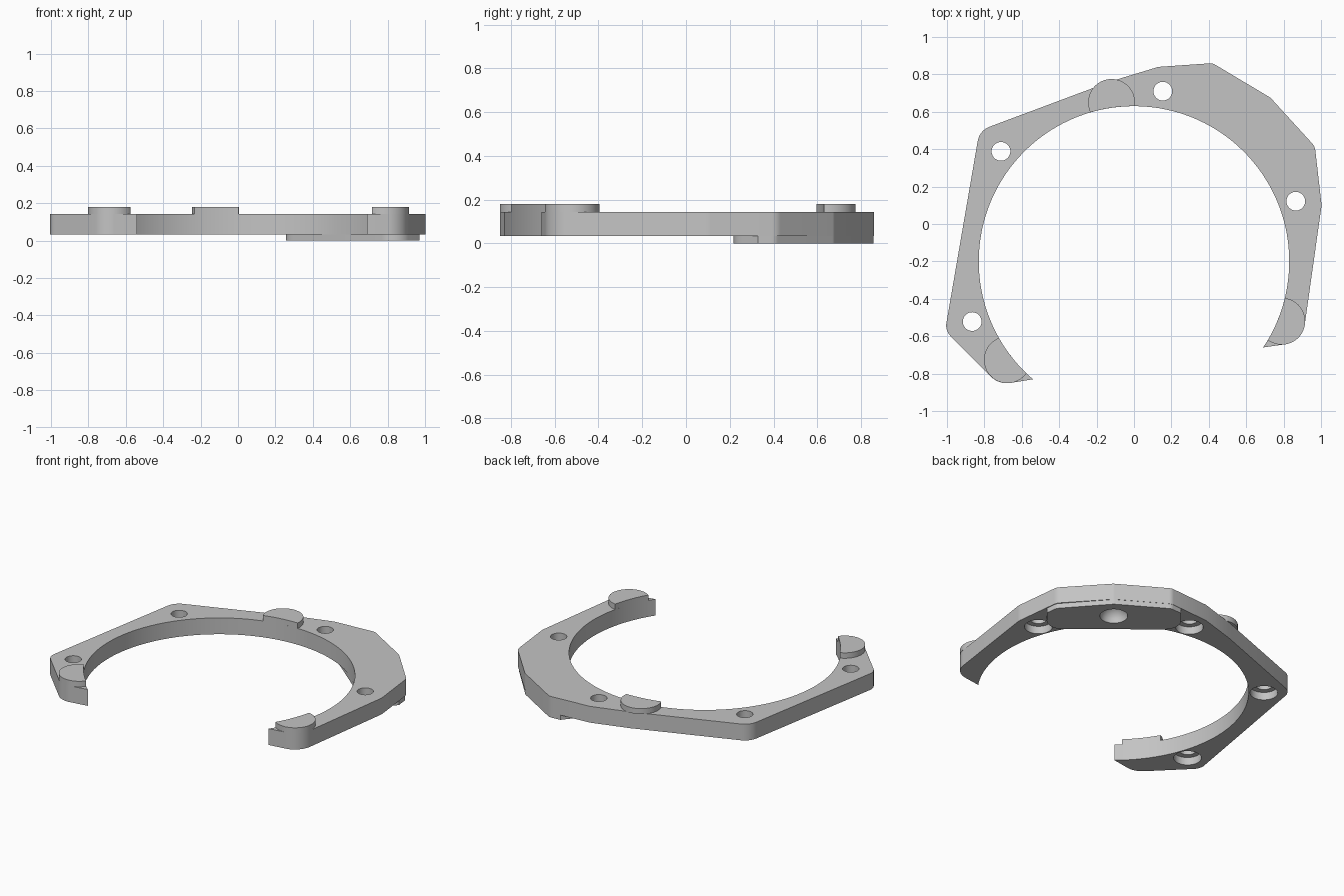
import bpy, bmesh, math
from mathutils import Vector

cube = bpy.data.objects.get("Cube")
if cube:
    bpy.data.objects.remove(cube, do_unlink=True)

CENTRE = Vector((0, -0.2))      # centre of the inner bore
BORE = 0.83
BOTTOM, TOP, PAD_TOP = 0.033, 0.143, 0.18

grey = bpy.data.materials.new("light_grey")
grey.use_nodes = True
grey.diffuse_color = (0.55, 0.55, 0.55, 1)
grey.node_tree.nodes["Principled BSDF"].inputs["Base Color"].default_value = grey.diffuse_color


def polar(centre, radius, degrees):
    a = math.radians(degrees)
    return centre + radius * Vector((math.cos(a), math.sin(a)))


def rounded(corners, closed=True):
    """Replace each (x, y, radius) corner by a tangent arc."""
    out, n = [], len(corners)
    for i, (x, y, r) in enumerate(corners):
        p = Vector((x, y))
        if r == 0 or (not closed and i in (0, n - 1)):
            out.append(p)
            continue
        a = (Vector(corners[i - 1][:2]) - p).normalized()
        b = (Vector(corners[(i + 1) % n][:2]) - p).normalized()
        half = a.angle(b) / 2
        c = p + (a + b).normalized() * r / math.sin(half)
        start = p + a * r / math.tan(half) - c
        end = p + b * r / math.tan(half) - c
        steps = 10
        for k in range(steps + 1):
            out.append(c + start.lerp(end, k / steps).normalized() * r)
    return out


def finish(name, bm):
    bmesh.ops.recalc_face_normals(bm, faces=bm.faces)
    mesh = bpy.data.meshes.new(name)
    bm.to_mesh(mesh)
    bm.free()
    mesh.materials.append(grey)
    obj = bpy.data.objects.new(name, mesh)
    bpy.context.collection.objects.link(obj)
    return obj


def slab(name, points, z0, z1):
    """Extrude a flat outline between two heights."""
    bm = bmesh.new()
    face = bm.faces.new([bm.verts.new((p.x, p.y, z0)) for p in points])
    res = bmesh.ops.extrude_face_region(bm, geom=[face])
    top = [v for v in res["geom"] if isinstance(v, bmesh.types.BMVert)]
    bmesh.ops.translate(bm, verts=top, vec=(0, 0, z1 - z0))
    return finish(name, bm)


def lathe(name, centre, profile, sides=48):
    """Closed solid of revolution from (radius, z) points."""
    bm = bmesh.new()
    rings = []
    for r, z in profile:
        pts = [polar(centre, r, 360 * k / sides) for k in range(sides)]
        rings.append([bm.verts.new((p.x, p.y, z)) for p in pts])
    for lo, hi in zip(rings, rings[1:]):
        for k in range(sides):
            j = (k + 1) % sides
            bm.faces.new((lo[k], lo[j], hi[j], hi[k]))
    bm.faces.new(rings[0])
    bm.faces.new(rings[-1])
    return finish(name, bm)


def select_only(obj):
    bpy.ops.object.select_all(action="DESELECT")
    obj.select_set(True)
    bpy.context.view_layer.objects.active = obj


def cut(obj, cutter):
    mod = obj.modifiers.new("cut", "BOOLEAN")
    mod.operation, mod.solver, mod.object = "DIFFERENCE", "EXACT", cutter
    select_only(obj)
    bpy.ops.object.modifier_apply(modifier=mod.name)


# Open ring plate: angular outside, round bore
outer = rounded([
    (0.69, -0.66, 0), (0.90, -0.63, 0.125), (1.003, 0.10, 0.1),
    (0.967, 0.415, 0.07), (0.73, 0.675, 0.05), (0.42, 0.86, 0.05),
    (0.13, 0.84, 0), (-0.12, 0.764, 0), (-0.826, 0.50, 0.1),
    (-1.01, -0.57, 0.08), (-0.722, -0.86, 0.125), (-0.54, -0.83, 0)], closed=False)
first, last = 229.4, -33.7
steps = 120
inner = [polar(CENTRE, BORE, first + (last - first) * k / steps) for k in range(1, steps)]
plate = slab("ring_plate", outer + inner, BOTTOM, TOP)

# Raised round pads, trimmed by the bore
parts = [plate]
for name, x, y in (("back_pad", -0.12, 0.65), ("left_pad", 0.79, -0.52),
                   ("right_pad", -0.677, -0.726)):
    pts = []
    for k in range(96):
        p = polar(Vector((x, y)), 0.125, 360 * k / 96)
        d = p - CENTRE
        if d.length < BORE:
            p = CENTRE + d.normalized() * BORE
        pts.append(p)
    parts.append(slab(name, pts, TOP, PAD_TOP))

# Underside boss, laid out along the ring between two bolt holes
MID = 50.3
out_dir = polar(Vector((0, 0)), 1, MID)
side_dir = Vector((-out_dir.y, out_dir.x))


def on_boss(t, u):
    return CENTRE + side_dir * t + out_dir * u


half = [(0.41, 0.83, 0.1), (0.41, 1.027, 0), (0.352, 1.083, 0.05)]
layout = half + [(0, 1.137, 0.05)] + [(-t, u, r) for t, u, r in reversed(half)]
boss = slab("underside_boss", rounded([(*on_boss(t, u), r) for t, u, r in layout]), 0, BOTTOM)
parts.append(boss)

# Bolt holes with counterbores underneath
cutters = []
for angle in (MID - 30, MID + 30, MID + 90, MID + 150):
    tool = lathe("hole_cutter", polar(CENTRE, 0.923, angle + 0.1),
                 [(0.085, -0.1), (0.085, 0.085), (0.05, 0.085), (0.05, 0.3)])
    cut(plate, tool)
    cutters.append(tool)

# Dished recess in the boss
dish = [(0.085, -0.05)] + [(0.085 * math.cos(math.radians(a)), 0.085 * math.sin(math.radians(a)))
                           for a in range(0, 90, 8)]
tool = lathe("dish_cutter", on_boss(0, 0.99), dish)
cut(plate, tool)
cut(boss, tool)
cutters.append(tool)

for tool in cutters:
    bpy.data.objects.remove(tool, do_unlink=True)

for obj in parts:
    select_only(obj)
    bpy.ops.object.shade_smooth_by_angle(angle=math.radians(20))
